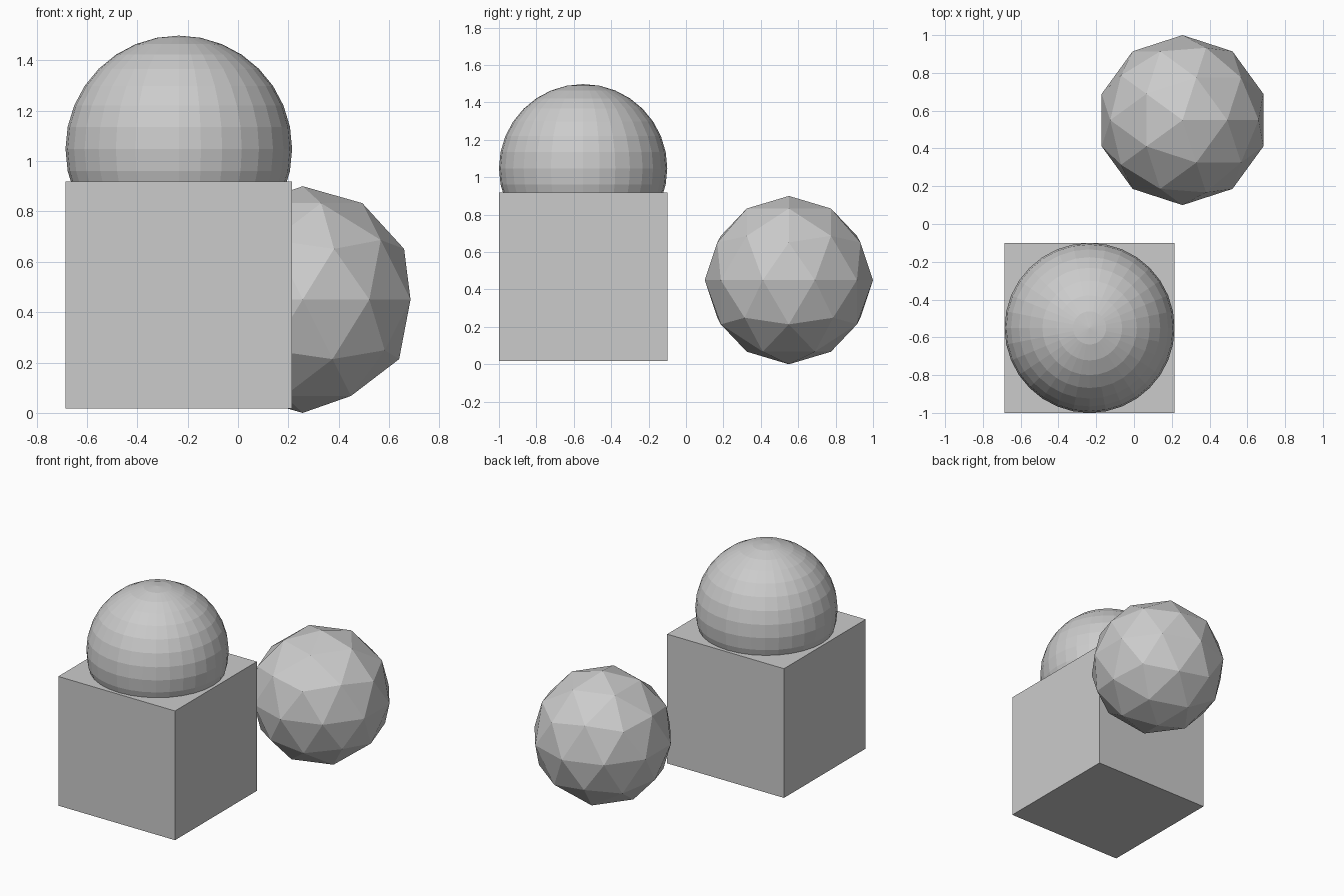
import bpy

# Remove the default cube
default = bpy.data.objects.get("Cube")
if default:
    bpy.data.objects.remove(default, do_unlink=True)

# Single grey material
GREY = (0.6, 0.6, 0.6, 1.0)
grey = bpy.data.materials.new("plain_grey")
grey.use_nodes = True
grey.diffuse_color = GREY
for node in grey.node_tree.nodes:
    if node.type == 'BSDF_PRINCIPLED':
        node.inputs["Base Color"].default_value = GREY

RADIUS = 0.45


def finish(name):
    """Name the newest part, shade it flat and colour it."""
    part = bpy.context.object
    part.name = name
    part.data.name = name
    part.data.materials.clear()
    part.data.materials.append(grey)
    bpy.ops.object.shade_flat()


# Box
bpy.ops.mesh.primitive_cube_add(size=2 * RADIUS, location=(-0.235, -0.55, 0.468))
finish("box")

# Round ball sunk into the top of the box
bpy.ops.mesh.primitive_uv_sphere_add(segments=32, ring_count=16, radius=RADIUS,
                                     location=(-0.235, -0.55, 1.048))
finish("round_ball")

# Faceted ball behind the box
bpy.ops.mesh.primitive_ico_sphere_add(subdivisions=2, radius=RADIUS,
                                      location=(0.257, 0.55, RADIUS))
finish("faceted_ball")
